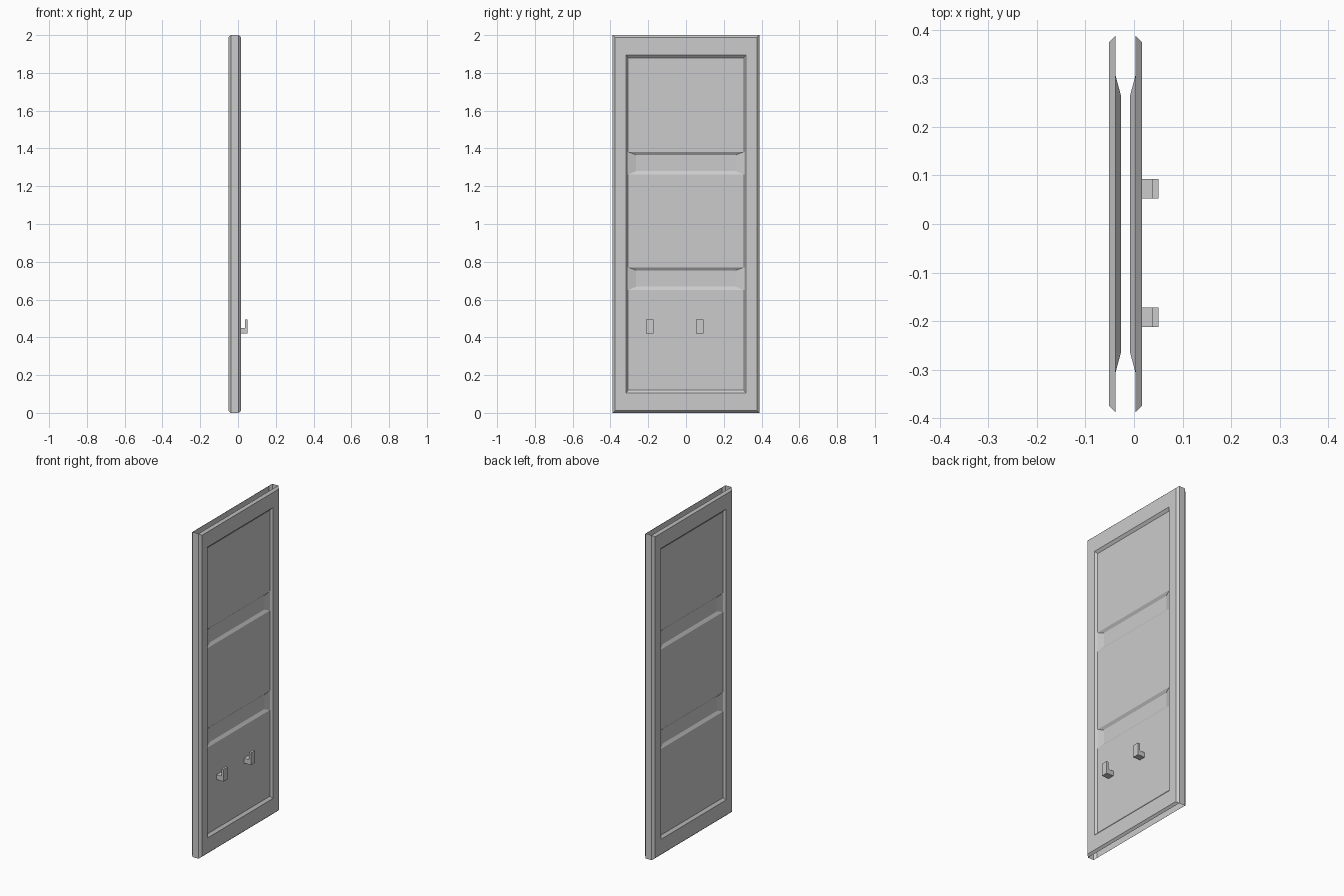
import bpy, bmesh

cube = bpy.data.objects.get("Cube")
if cube:
    bpy.data.objects.remove(cube)

grey = bpy.data.materials.new("plain_grey")
grey.use_nodes = True
colour = (0.6, 0.6, 0.6, 1)
grey.diffuse_color = colour
grey.node_tree.nodes["Principled BSDF"].inputs["Base Color"].default_value = colour

# Depths measured from the mid-plane of the door
MID, OUTER, PANEL, GROOVE = -0.0175, 0.0335, 0.0205, 0.0095
GROOVES = [(0.65, 0.771), (1.262, 1.382)]
PANEL_LOW, PANEL_HIGH, PANEL_Y = 0.12, 1.88, 0.306


def finish(name, bm):
    bm.normal_update()
    mesh = bpy.data.meshes.new(name)
    bm.to_mesh(mesh)
    bm.free()
    mesh.materials.append(grey)
    obj = bpy.data.objects.new(name, mesh)
    bpy.context.collection.objects.link(obj)
    return obj


def door_skin(name, side):
    """Pressed sheet with a chamfered frame, recessed panels and two grooves."""
    bm = bmesh.new()

    def rect(half, low, high, depth):
        x = MID + side * depth
        return [bm.verts.new((x, y, z)) for y, z in
                ((-half, low), (half, low), (half, high), (-half, high))]

    def face(verts):
        bm.faces.new(verts if side > 0 else verts[::-1])

    def bridge(a, b):
        for i in range(4):
            j = (i + 1) % 4
            face([a[i], a[j], b[j], b[i]])

    # Edge chamfer, flat frame and slope down to the panel
    rings = [rect(0.388, 0, 2, PANEL), rect(0.375, 0.012, 1.988, OUTER),
             rect(0.317, 0.105, 1.895, OUTER),
             rect(PANEL_Y, PANEL_LOW, PANEL_HIGH, PANEL)]
    for a, b in zip(rings, rings[1:]):
        bridge(a, b)

    # Flat panels, separated by sunken grooves
    low = PANEL_LOW
    for bottom, top in GROOVES:
        face(rect(PANEL_Y, low, bottom, PANEL))
        floor = rect(0.265, bottom + 0.018, top - 0.016, GROOVE)
        bridge(rect(PANEL_Y, bottom, top, PANEL), floor)
        face(floor)
        low = top
    face(rect(PANEL_Y, low, PANEL_HIGH, PANEL))
    bmesh.ops.remove_doubles(bm, verts=bm.verts, dist=0.0001)
    return finish(name, bm)


def edge_wall(name, side):
    """Closing strip on a long edge; the top and bottom stay open."""
    bm = bmesh.new()
    corners = [(-PANEL, 0), (PANEL, 0), (PANEL, 2), (-PANEL, 2)]
    verts = [bm.verts.new((MID + x, side * 0.388, z)) for x, z in corners]
    bm.faces.new(verts if side < 0 else verts[::-1])
    return finish(name, bm)


def hook(name, y):
    """L-shaped bracket standing off the lower panel."""
    bm = bmesh.new()
    back, inner, tip = MID + PANEL, 0.037, 0.0505
    profile = [(back, 0.42), (tip, 0.42), (tip, 0.495),
               (inner, 0.495), (inner, 0.45), (back, 0.45)]
    base = bm.faces.new([bm.verts.new((x, y - 0.02, z)) for x, z in profile])
    extruded = bmesh.ops.extrude_face_region(bm, geom=[base], use_keep_orig=True)
    moved = [v for v in extruded["geom"] if isinstance(v, bmesh.types.BMVert)]
    bmesh.ops.translate(bm, verts=moved, vec=(0, 0.04, 0))
    bmesh.ops.recalc_face_normals(bm, faces=bm.faces)
    return finish(name, bm)


door_skin("left_door_skin", 1)
door_skin("right_door_skin", -1)
edge_wall("front_edge_wall", -1)
edge_wall("back_edge_wall", 1)
hook("front_hook", -0.192)
hook("back_hook", 0.073)
